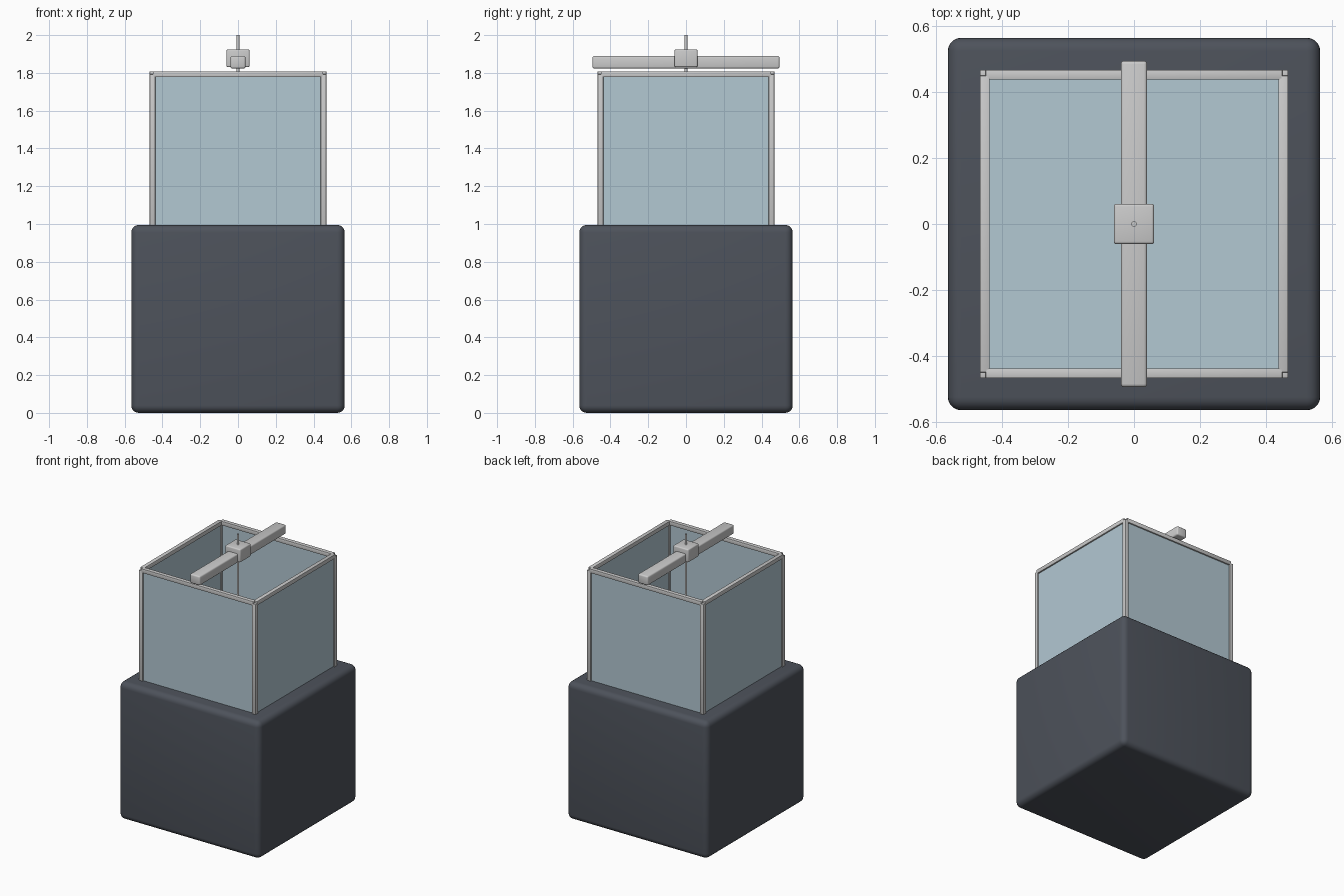
import bpy

if "Cube" in bpy.data.objects:
    bpy.data.objects.remove(bpy.data.objects["Cube"])


def material(name, color):
    m = bpy.data.materials.new(name)
    m.diffuse_color = (*color, 1)
    m.use_nodes = True
    m.node_tree.nodes["Principled BSDF"].inputs["Base Color"].default_value = m.diffuse_color
    return m


dark = material("dark_plastic", (0.075, 0.085, 0.105))
glass = material("pale_blue_glass", (0.45, 0.58, 0.65))


def box(name, lo, hi, bevel=0, segments=1, mat=None):
    """Box between two corners, with optional rounded edges."""
    bpy.ops.mesh.primitive_cube_add(size=1, location=[(a + b) / 2 for a, b in zip(lo, hi)])
    ob = bpy.context.object
    ob.name = name
    ob.scale = [b - a for a, b in zip(lo, hi)]
    bpy.ops.object.transform_apply(location=False, rotation=False, scale=True)
    if bevel:
        mod = ob.modifiers.new("bevel", "BEVEL")
        mod.width = bevel
        mod.segments = segments
        bpy.ops.object.modifier_apply(modifier=mod.name)
        bpy.ops.object.shade_smooth_by_angle()
    if mat:
        ob.data.materials.append(mat)
    return ob


# Heavy rounded base
box("base", (-0.565, -0.565, 0), (0.565, 0.565, 0.995), 0.04, 5, dark)

# Glass floor of the chamber
box("floor_glass", (-0.45, -0.45, 0.985), (0.45, 0.45, 1.0), mat=glass)

C, W = 0.453, 0.015      # frame centre line and half thickness
for s, fb, lr in ((-1, "front", "left"), (1, "back", "right")):
    # Glass walls
    box(fb + "_glass", (-0.445, s * C - 0.005, 0.99), (0.445, s * C + 0.005, 1.785), mat=glass)
    box(lr + "_glass", (s * C - 0.005, -0.445, 0.99), (s * C + 0.005, 0.445, 1.785), mat=glass)
    # Top rails
    box(fb + "_rail", (-0.45, s * C - W, 1.778), (0.45, s * C + W, 1.808), 0.003, 2)
    box(lr + "_rail", (s * C - W, -0.45, 1.778), (s * C + W, 0.45, 1.808), 0.003, 2)
    # Corner posts
    for t, side in ((-1, "left"), (1, "right")):
        box(f"{fb}_{side}_post", (t * C - W, s * C - W, 0.99), (t * C + W, s * C + W, 1.793), 0.003, 2)

# Overhead beam and sliding carriage
box("beam", (-0.04, -0.495, 1.823), (0.04, 0.495, 1.89), 0.01, 3)
box("carriage", (-0.061, -0.061, 1.83), (0.061, 0.061, 1.925), 0.008, 3)

# Vertical rod through the carriage
bpy.ops.mesh.primitive_cylinder_add(vertices=24, radius=0.008, depth=0.6, location=(0, 0, 1.7))
bpy.context.object.name = "rod"
bpy.ops.object.shade_smooth_by_angle()
